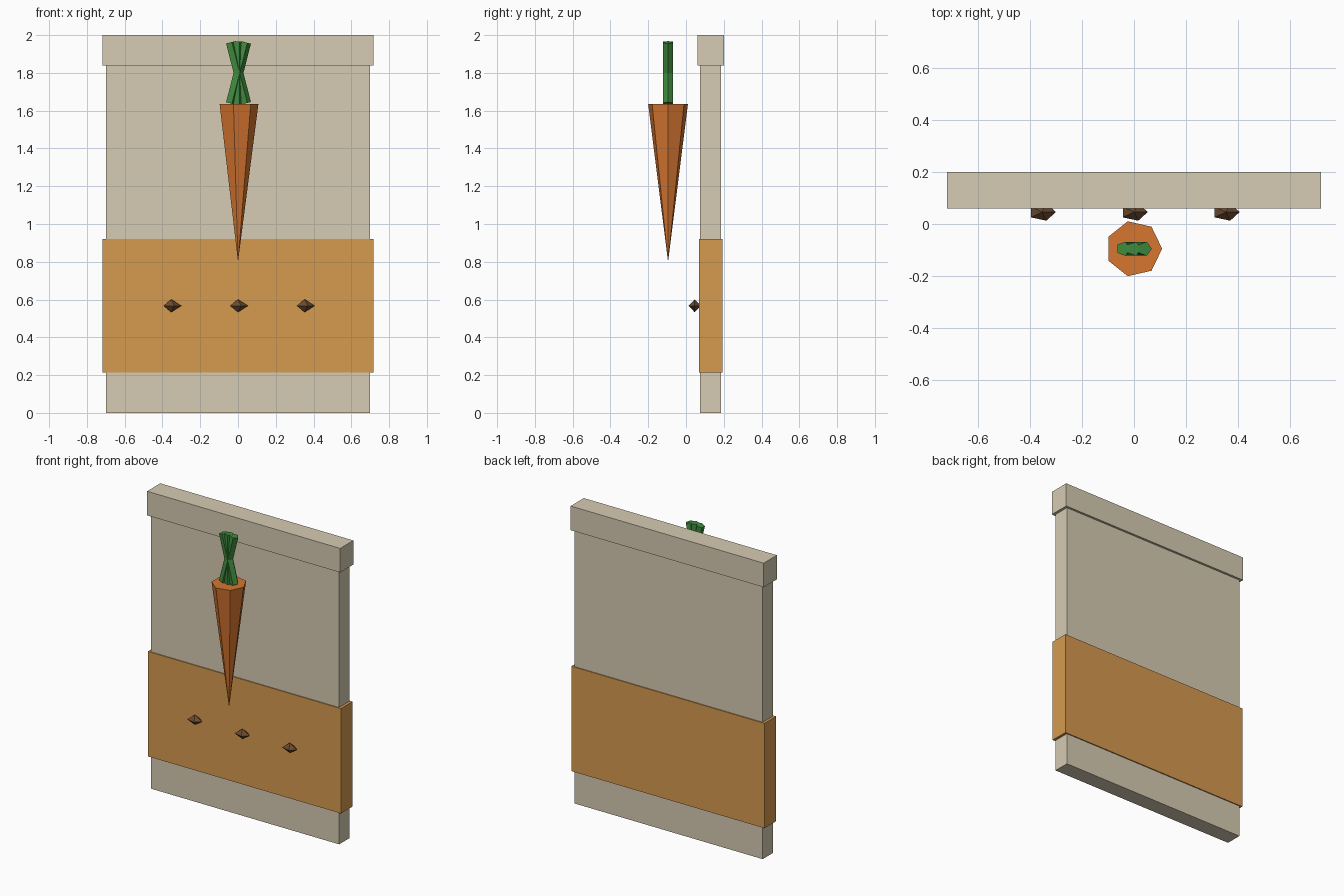
import bpy
import bmesh
from math import pi
from mathutils import Matrix, Vector

default = bpy.data.objects.get("Cube")
if default:
    bpy.data.objects.remove(default, do_unlink=True)


def material(name, hex_code):
    """Make a flat material from an sRGB hex colour."""
    srgb = [c / 255 for c in bytes.fromhex(hex_code)]
    colour = [((c + 0.055) / 1.055) ** 2.4 for c in srgb] + [1]
    mat = bpy.data.materials.new(name)
    mat.use_nodes = True
    mat.diffuse_color = colour
    mat.node_tree.nodes["Principled BSDF"].inputs["Base Color"].default_value = colour
    return mat


paper = material("cream paper", "d6ccb3")
label_tan = material("label tan", "d69b4f")
orange = material("carrot orange", "d67630")
green = material("leaf green", "3f8a3d")
brown = material("seed brown", "6b4a2f")


def finish(bm, name, mat, location):
    bmesh.ops.remove_doubles(bm, verts=bm.verts, dist=0.0001)
    bmesh.ops.recalc_face_normals(bm, faces=bm.faces)
    mesh = bpy.data.meshes.new(name)
    bm.to_mesh(mesh)
    bm.free()
    mesh.materials.append(mat)
    obj = bpy.data.objects.new(name, mesh)
    obj.location = location
    bpy.context.collection.objects.link(obj)
    return obj


def box(name, width, depth, bottom, top, mat):
    bm = bmesh.new()
    bmesh.ops.create_cube(bm, size=1)
    bmesh.ops.scale(bm, vec=(width, depth, top - bottom), verts=bm.verts)
    return finish(bm, name, mat, (0, 0.13, (bottom + top) / 2))


def add_cone(bm, sides, r_bottom, r_top, height, z=0, caps=True):
    """Add a cone whose first corner points along +x."""
    matrix = Matrix.Translation((0, 0, z)) @ Matrix.Rotation(-pi / 2, 4, "Z")
    bmesh.ops.create_cone(bm, segments=sides, radius1=r_bottom, radius2=r_top,
                          depth=height, cap_ends=caps, matrix=matrix)


# Packet: body, folded top and wraparound label
box("packet_body", 1.4, 0.11, 0, 1.99, paper)
box("packet_top_fold", 1.436, 0.14, 1.838, 2, paper)
box("packet_label", 1.436, 0.124, 0.215, 0.92, label_tan)

# Carrot root, tip down
bm = bmesh.new()
add_cone(bm, 7, 0, 0.108, 0.835)
finish(bm, "carrot_root", orange, (0, -0.095, 1.2175))

# Crossed carrot stems
for side, tilt in (("left", 0.25), ("middle", 0), ("right", -0.25)):
    bm = bmesh.new()
    add_cone(bm, 5, 0.028, 0.028, 0.333)
    stem = finish(bm, f"carrot_stem_{side}", green, (0, -0.095, 1.8))
    stem.rotation_euler.y = tilt

# Row of seeds: five-sided double pyramids
for side, x in (("right", -0.353), ("middle", 0), ("left", 0.353)):
    bm = bmesh.new()
    add_cone(bm, 5, 1, 0, 1, 0.5, False)
    add_cone(bm, 5, 0, 1, 1, -0.5, False)
    bmesh.ops.scale(bm, vec=Vector((0.053, 0.035, 0.034)), verts=bm.verts)
    finish(bm, f"seed_{side}", brown, (x, 0.046, 0.567))
